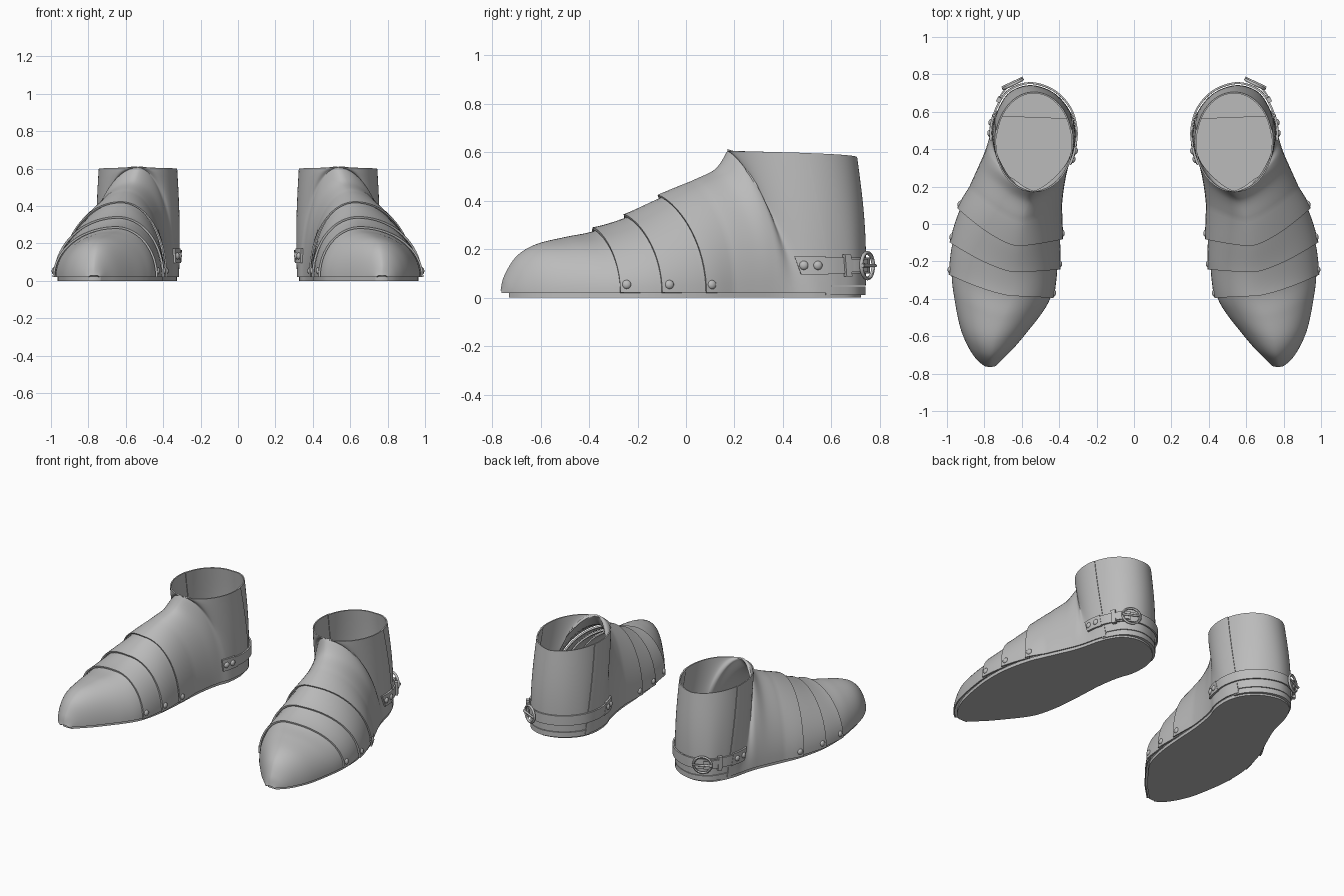
import bpy, bmesh, math
from mathutils import Vector, Matrix

if "Cube" in bpy.data.objects:
    bpy.data.objects.remove(bpy.data.objects["Cube"])

steel = bpy.data.materials.new("grey_steel")
steel.use_nodes = True
steel.diffuse_color = (0.5, 0.5, 0.5, 1)
steel.node_tree.nodes["Principled BSDF"].inputs["Base Color"].default_value = (0.5, 0.5, 0.5, 1)

OUTER, INNER = 0, 1
COLLAR, BACK = 10, 16      # stations of the collar front and the heel centre
FLOOR = 0.02

# Ground line of the left boot: outer side toe to heel, then inner side heel to toe
GROUND = [(.80, -.76), (.845, -.72), (.89, -.65), (.93, -.55), (.96, -.4), (.975, -.27),
          (.97, -.1), (.93, .08), (.88, .2), (.835, .3), (.8, .38), (.78, .44),
          (.765, .5), (.75, .56), (.72, .635), (.665, .71), (.56, .745),
          (.44, .71), (.355, .63), (.32, .54), (.315, .46), (.325, .38), (.35, .31),
          (.37, .22), (.385, .1), (.395, -.08), (.41, -.24), (.445, -.39),
          (.495, -.48), (.565, -.57), (.64, -.66), (.7, -.72), (.74, -.76)]
# Instep ridge up to the collar
RIDGE = [(.77, -.765, .03), (.77, -.75, .09), (.76, -.7, .17), (.745, -.62, .22),
         (.7, -.5, .25), (.65, -.38, .275), (.64, -.25, .33), (.625, -.11, .41),
         (.6, .02, .48), (.565, .12, .53), (.535, .17, .605)]


def spline(pts, u):
    last = len(pts) - 1
    i = min(int(u), last - 1)
    f = u - i
    a, b, c, d = (Vector(pts[max(0, min(last, i + k))]) for k in (-1, 0, 1, 2))
    return b + (c - a) * (f / 2) + (a * 2 - b * 5 + c * 4 - d) * (f * f / 2) \
        + (b * 3 - a - c * 3 + d) * (f ** 3 / 2)


def top_edge(side, u):
    """Ridge in front of the collar, oval rim behind it, both easing into the corner."""
    if u <= COLLAR:
        f = u - (COLLAR - 1)
        return spline(RIDGE, u if f < 0 else COLLAR - 1 + f + f * f - f ** 3)
    j, span = u - COLLAR, BACK - COLLAR
    k = j * j / (j + .5) * (span + .5) / span ** 2
    sign = 1 if side == OUTER else -1
    return Vector((.535 + sign * .21 * math.sin(math.pi * k),
                   .44 - .27 * math.cos(math.pi * k), .605 - .025 * k * k))


def point(side, u, s):
    """Boot surface: u runs toe to heel, s runs ground to ridge or rim."""
    u = min(max(u, 0), BACK)
    g = spline(GROUND, u if side == OUTER else 2 * BACK - u)
    top = top_edge(side, u)
    k = min(1, max(0, (u - COLLAR) / 2.5))
    arch = 1 - k * k * (3 - 2 * k)
    t = s * math.pi / 2
    h = max(0, arch * math.cos(t) + (1 - arch) * (1 - s))
    v = arch * math.sin(t) + (1 - arch) * s
    bulge = 1 + .05 * math.sin(math.pi * s) * (1 - arch)
    x = top.x + (g.x - top.x) * h
    y = top.y + (g.y - top.y) * h ** (1 + .4 * arch)
    return Vector((.535 + (x - .535) * bulge, .45 + (y - .45) * bulge,
                   FLOOR + (top.z - FLOOR) * v))


def s_at(side, u, z):
    lo, hi = 0, 1
    for _ in range(16):
        mid = (lo + hi) / 2
        if point(side, u, mid).z < z:
            lo = mid
        else:
            hi = mid
    return lo


def frame(side, u, z):
    s, e = s_at(side, u, z), .04
    du = point(side, u + e, s) - point(side, u - e, s)
    ds = point(side, u, s + e) - point(side, u, s - e)
    n = du.cross(ds).normalized() * (1 if side == OUTER else -1)
    return point(side, u, s), n


def finish(name, bm, thickness=0, offset=-1):
    me = bpy.data.meshes.new(name)
    bm.to_mesh(me)
    bm.free()
    ob = bpy.data.objects.new(name, me)
    bpy.context.collection.objects.link(ob)
    me.materials.append(steel)
    bpy.ops.object.select_all(action='DESELECT')
    ob.select_set(True)
    bpy.context.view_layer.objects.active = ob
    if thickness:
        m = ob.modifiers.new("thickness", 'SOLIDIFY')
        m.thickness, m.offset = thickness, offset
        bpy.ops.object.modifier_apply(modifier=m.name)
    bpy.ops.object.shade_smooth_by_angle(angle=math.radians(45))
    ob.modifiers.new("other_boot", 'MIRROR')


def sheet(name, spans, z0=FLOOR, z1=None, lift=lambda u: 0, thickness=.008, offset=-1, rows=18):
    """Curved plate following the boot surface over a span of stations per side."""
    bm = bmesh.new()
    layer = bm.verts.layers.float.new("station")
    for side, (u0, u1) in spans.items():
        n = max(2, round((u1 - u0) * 8))
        grid = []
        for i in range(n + 1):
            u = u0 + (u1 - u0) * i / n
            a = s_at(side, u, z0) if z0 > FLOOR else 0
            b = s_at(side, u, z1) if z1 else 1
            col = [bm.verts.new(point(side, u, a + (b - a) * j / rows)) for j in range(rows + 1)]
            for v in col:
                v[layer] = u
            grid.append(col)
        for p, q in zip(grid, grid[1:]):
            for j in range(rows):
                f = [p[j], q[j], q[j + 1], p[j + 1]]
                bm.faces.new(f if side == OUTER else f[::-1])
    bmesh.ops.remove_doubles(bm, verts=bm.verts, dist=.0003)
    bm.normal_update()
    for v, n in [(v, v.normal.copy()) for v in bm.verts]:
        v.co += n * lift(v[layer])
    finish(name, bm, thickness, offset)


def both(u0, u1):
    return {OUTER: (u0, u1), INNER: (u0, u1)}


def flare(start):
    return lambda u: .016 * max(0, 1 - (u - start))


# Overlapping steel plates
sheet("toe_cap", both(0, 5.125))
sheet("front_lame", both(5, 6.125), lift=flare(5), thickness=.011)
sheet("rear_lame", both(6, 7.125), lift=flare(6), thickness=.011)
sheet("instep_and_ankle_plate", both(7, 13.625), lift=flare(7))
sheet("heel_plate", both(13.5, BACK), z0=.05, lift=lambda u: -.004)


# Sole and stacked heel
def slab(name, u0, z0, z1, scale, pivot):
    bm = bmesh.new()
    n = round((BACK - u0) * 10)
    c = Vector(pivot)
    vs = []
    for i in range(n + 1):
        p = spline(GROUND, u0 + (BACK - u0) * 2 * i / n)
        vs.append(bm.verts.new((*(c + (p - c) * scale), z0)))
    face = bm.faces.new(vs)
    out = bmesh.ops.extrude_face_region(bm, geom=[face])["geom"]
    bmesh.ops.translate(bm, vec=(0, 0, z1 - z0), verts=[v for v in out if isinstance(v, bmesh.types.BMVert)])
    bmesh.ops.recalc_face_normals(bm, faces=bm.faces)
    finish(name, bm)


slab("sole", 0, 0, .022, .965, (.66, .1))
slab("heel_lift", 13.25, .012, .046, .985, (.535, .5))

# Heel strap with riveted ends, keeper and loose tail
sheet("heel_strap", {OUTER: (13.25, BACK), INNER: (11.75, BACK)}, .1, .165,
      lambda u: .002, .01, 1, 2)
sheet("strap_end_outer", {OUTER: (12, 13.5)}, .095, .172, lambda u: .002, .012, 1, 2)
sheet("strap_end_inner", {INNER: (10.25, 12)}, .095, .172, lambda u: .002, .012, 1, 2)
sheet("strap_keeper", {OUTER: (14.25, 14.5)}, .088, .178, lambda u: .004, .022, 1, 2)
sheet("strap_tail", {OUTER: (14.25, 15.25)}, .105, .16,
      lambda u: .014 + .012 * abs(u - 14.5), .008, 1, 2)

# Domed rivets on the plates and the strap ends
bm = bmesh.new()
spots = [(side, u + .17, .053, .011) for side in (OUTER, INNER) for u in (5, 6, 7)]
spots += [(OUTER, u, .133, .013) for u in (12.4, 13.1)] + [(INNER, u, .133, .013) for u in (10.7, 11.5)]
for side, u, z, rise in spots:
    p, n = frame(side, u, z)
    turn = n.to_track_quat('Z', 'Y').to_matrix().to_4x4()
    bmesh.ops.create_uvsphere(bm, u_segments=14, v_segments=8, radius=.019,
                              matrix=Matrix.Translation(p + n * rise) @ turn @ Matrix.Diagonal((1, 1, .65, 1)))
finish("rivets", bm)

# Buckle ring and prong
p, n = frame(OUTER, 15.3, .132)
tangent = Vector((0, 0, 1)).cross(n).normalized()
up = n.cross(tangent)
place = Matrix.Translation(p + n * .024) @ Matrix((tangent, up, n)).transposed().to_4x4()
bm = bmesh.new()
ring = []
for i in range(28):
    a = math.tau * i / 28
    c, s = math.cos(a), math.sin(a)
    ring.append([bm.verts.new(place @ Vector(((.056 + .008 * math.cos(b)) * c,
                                              (.053 + .008 * math.cos(b)) * s, .008 * math.sin(b))))
                 for b in (math.tau * k / 8 for k in range(8))])
for i in range(28):
    p0, p1 = ring[i - 1], ring[i]
    for k in range(8):
        bm.faces.new((p0[k - 1], p1[k - 1], p1[k], p0[k]))
bmesh.ops.create_cone(bm, cap_ends=True, segments=8, radius1=.008, radius2=.006, depth=.125,
                      matrix=place @ Matrix.Translation((0, 0, .008)) @ Matrix.Rotation(math.pi / 2, 4, 'Y'))
bmesh.ops.recalc_face_normals(bm, faces=bm.faces)
finish("buckle", bm)
